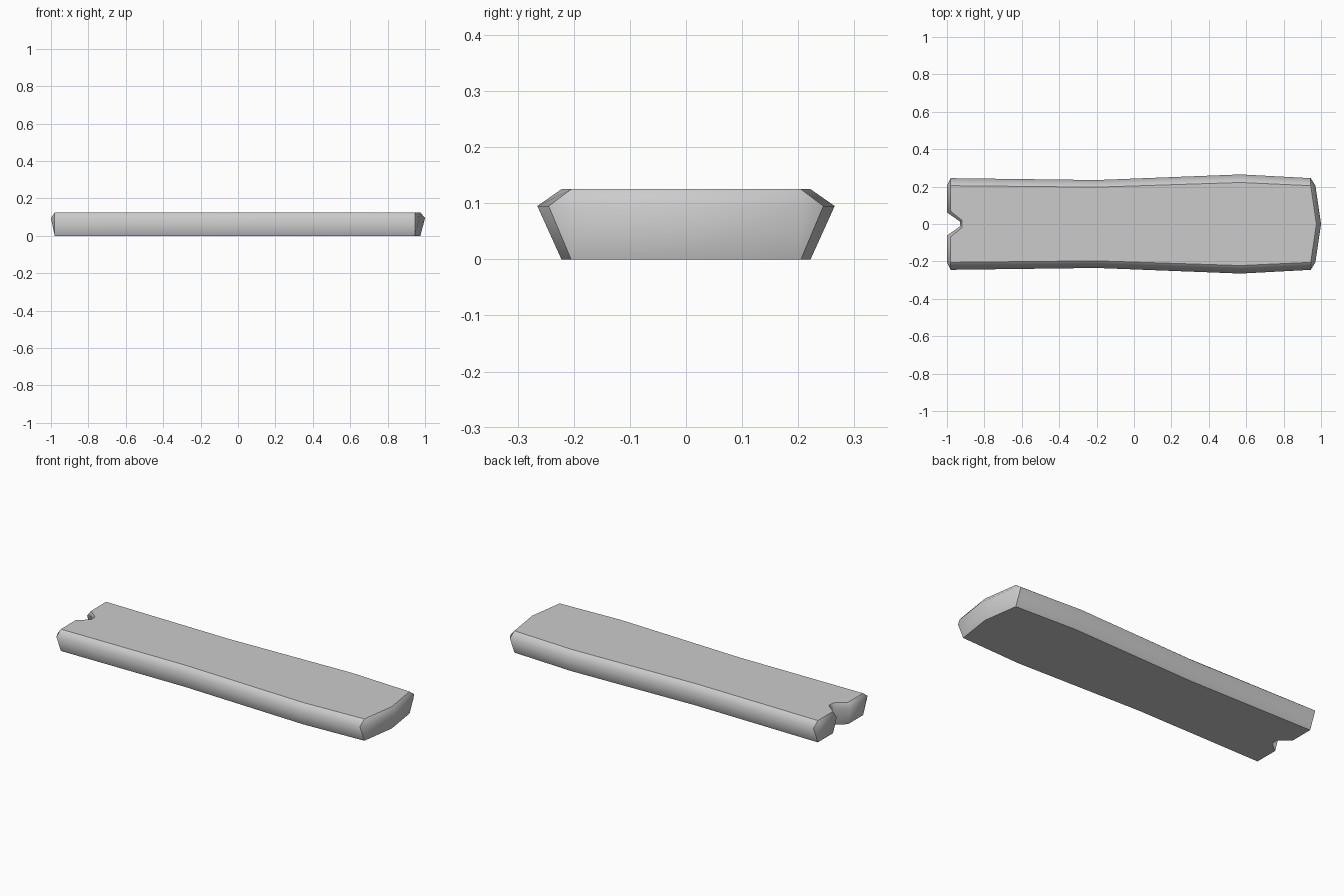
import bpy
import bmesh

cube = bpy.data.objects.get("Cube")
if cube:
    bpy.data.objects.remove(cube, do_unlink=True)

HEIGHT, BULGE = 0.125, 0.095  # top of the plank, and its widest level

# Half outline from the pointed end round to the notch:
# (rim x, rim y, widest x, widest y, hard corner)
half = [
    (0.975, 0.0, 1.0, 0.0, False),
    (0.945, 0.205, 0.97, 0.205, False),
    (0.945, 0.205, 0.945, 0.245, True),
    (0.57, 0.222, 0.57, 0.265, False),
    (-0.2, 0.197, -0.2, 0.235, False),
    (-0.98, 0.205, -0.98, 0.245, True),
    (-0.98, 0.205, -1.0, 0.205, False),
    (-0.98, 0.068, -1.0, 0.062, False),
    (-0.92, 0.02, -0.93, 0.013, False),
]
outline = half + [(a, -b, c, -d, hard) for a, b, c, d, hard in reversed(half[1:])]

bm = bmesh.new()
cache = {}


def vert(*co):
    """Return one shared vertex per position."""
    if co not in cache:
        cache[co] = bm.verts.new(co)
    return cache[co]


def face(verts):
    """Make a face, dropping repeated corners."""
    return bm.faces.new(list(dict.fromkeys(verts)))


# Columns of bottom, widest and top vertices
columns = [(vert(a, b, 0.0), vert(c, d, BULGE), vert(a, b, HEIGHT))
           for a, b, c, d, hard in outline]

# Bevelled sides and ends
for i, low in enumerate(columns):
    nxt = columns[(i + 1) % len(columns)]
    for k in range(2):
        face([low[k], nxt[k], nxt[k + 1], low[k + 1]])

# Flat top and bottom
caps = [face([c[2] for c in columns]), face([c[0] for c in reversed(columns)])]
bmesh.ops.recalc_face_normals(bm, faces=bm.faces[:])

# Smooth sides, with hard rims and corners
for f in bm.faces:
    f.smooth = True
for cap in caps:
    for e in cap.edges:
        e.smooth = False
for column, spec in zip(columns, outline):
    if spec[4]:
        for k in range(2):
            bm.edges.get((column[k], column[k + 1])).smooth = False

mesh = bpy.data.meshes.new("plank")
bm.to_mesh(mesh)
bm.free()
plank = bpy.data.objects.new("plank", mesh)
bpy.context.collection.objects.link(plank)

# Plain grey
grey = bpy.data.materials.new("light_grey")
grey.use_nodes = True
color = (0.6, 0.6, 0.6, 1.0)
grey.diffuse_color = color
grey.node_tree.nodes["Principled BSDF"].inputs["Base Color"].default_value = color
mesh.materials.append(grey)
